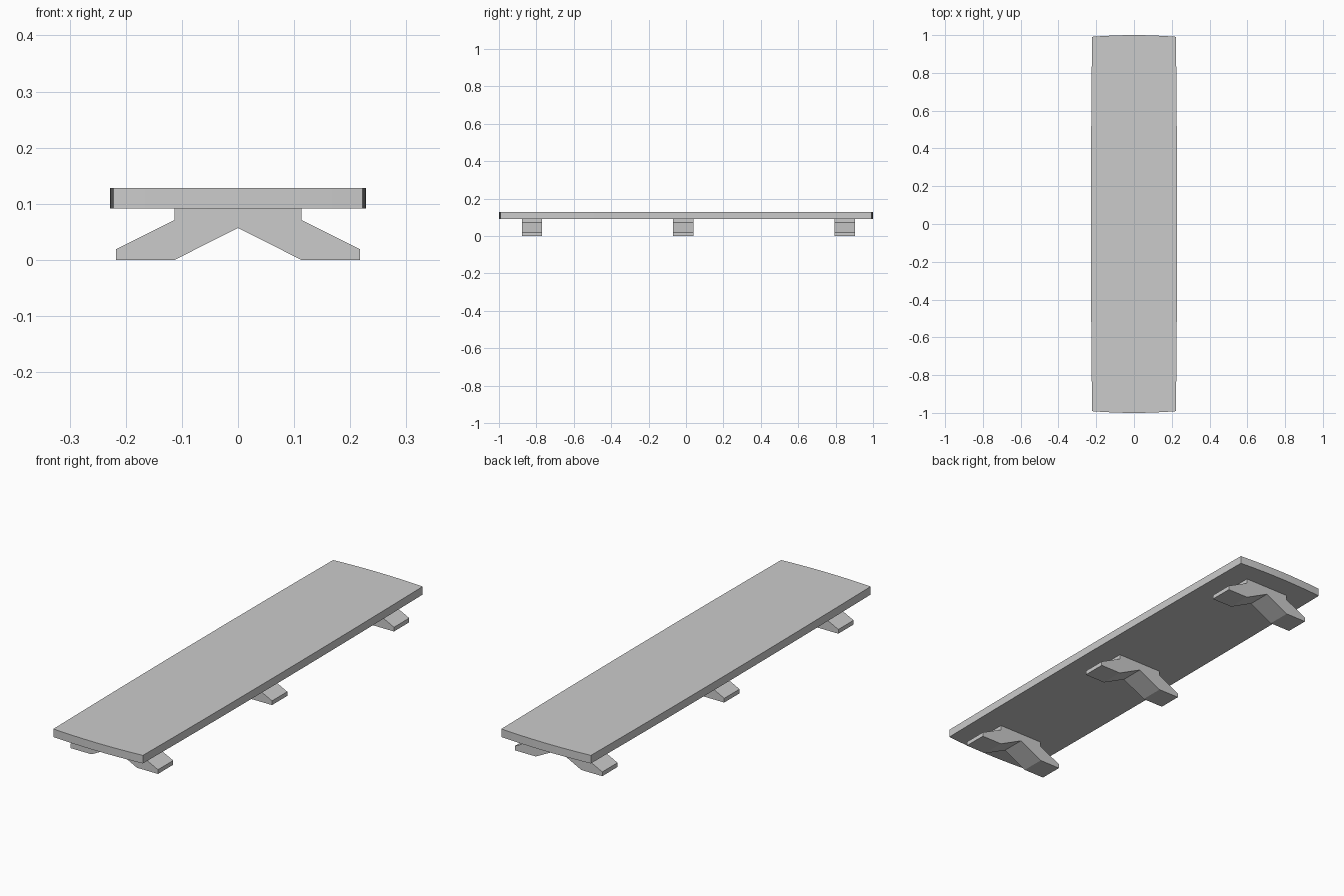
import bpy, bmesh

if "Cube" in bpy.data.objects:
    bpy.data.objects.remove(bpy.data.objects["Cube"])


def prism(name, points, offset):
    """Extrude a closed polygon along an offset vector."""
    bm = bmesh.new()
    face = bm.faces.new([bm.verts.new(p) for p in points])
    ext = bmesh.ops.extrude_face_region(bm, geom=[face])
    moved = [v for v in ext["geom"] if isinstance(v, bmesh.types.BMVert)]
    bmesh.ops.translate(bm, verts=moved, vec=offset)
    bmesh.ops.recalc_face_normals(bm, faces=bm.faces[:])
    mesh = bpy.data.meshes.new(name)
    bm.to_mesh(mesh)
    bm.free()
    obj = bpy.data.objects.new(name, mesh)
    bpy.context.collection.objects.link(obj)
    return obj


# Tabletop: a long board whose four edges bow slightly outwards
HX, HY, BOW_X, BOW_Y, SEG = 0.222, 0.991, 0.006, 0.009, 8
steps = [-1 + 2 * i / SEG for i in range(SEG)]
half = [(HX + BOW_X * (1 - t * t), HY * t) for t in steps]
half += [(-HX * t, HY + BOW_Y * (1 - t * t)) for t in steps]
outline = half + [(-x, -y) for x, y in half]
prism("tabletop", [(x, y, 0.092) for x, y in outline], (0, 0, 0.036))

# Trestle legs: one splayed, mirrored profile at three positions
side = [(0.113, 0.092), (0.113, 0.071), (0.217, 0.019), (0.217, 0), (0.113, 0)]
profile = side + [(0, 0.057)] + [(-x, z) for x, z in reversed(side)]
for name, y in (("front_leg", -0.877), ("middle_leg", -0.069), ("back_leg", 0.795)):
    prism(name, [(x, y, z) for x, z in profile], (0, 0.108, 0))
